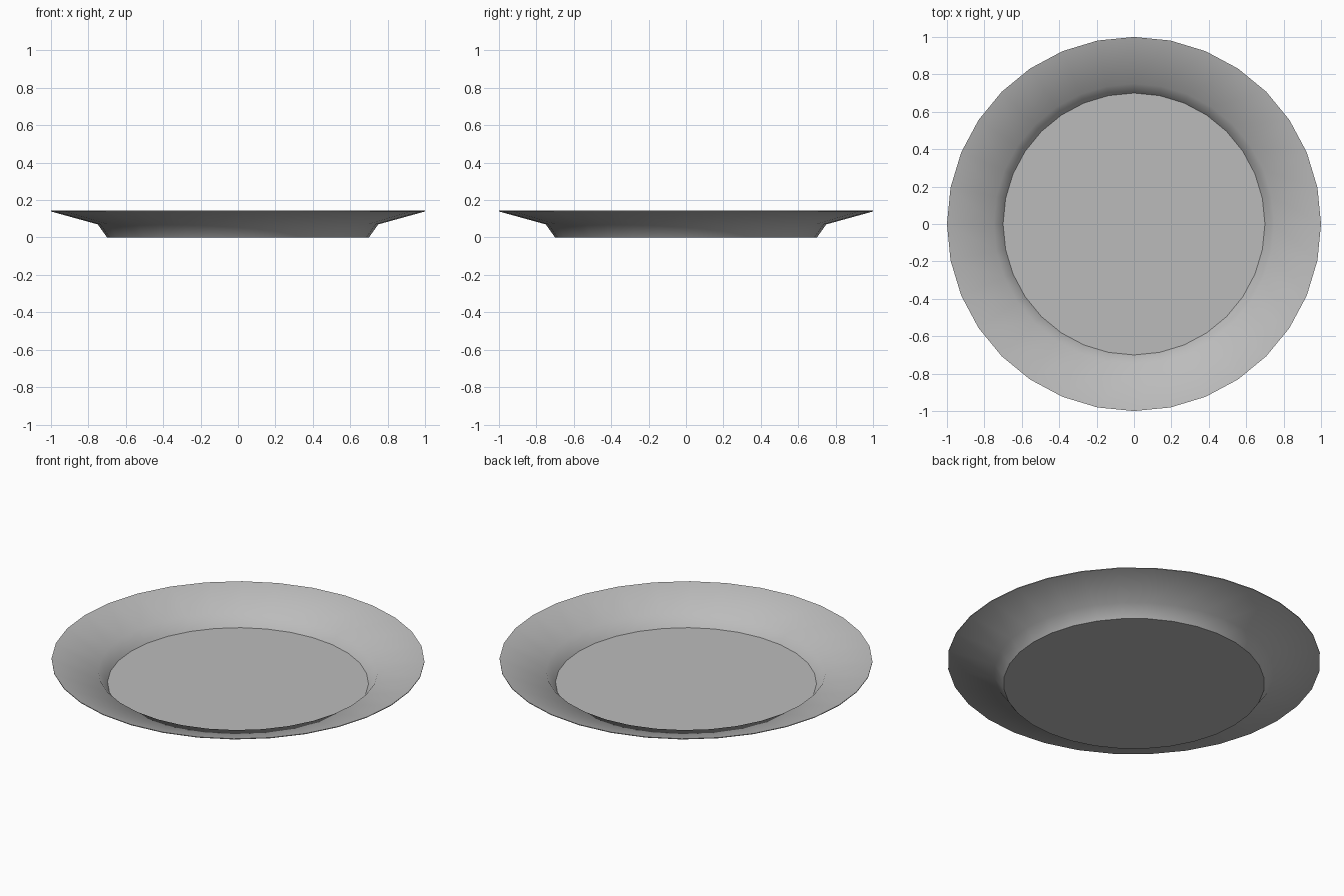
import bpy, bmesh, math

if "Cube" in bpy.data.objects:
    bpy.data.objects.remove(bpy.data.objects["Cube"])

SIDES = 32

# Plate cross-section (radius, height): underside, rim lip, then inside
PROFILE = [(0.70, 0.0), (0.75, 0.07), (1.0, 0.139),
           (1.0, 0.143), (0.75, 0.078), (0.70, 0.008)]

bm = bmesh.new()
rings = []
for r, z in PROFILE:
    rings.append([bm.verts.new((r * math.cos(2 * math.pi * i / SIDES),
                                r * math.sin(2 * math.pi * i / SIDES), z))
                  for i in range(SIDES)])

# Walls and rim
for a, b in zip(rings, rings[1:]):
    for i in range(SIDES):
        j = (i + 1) % SIDES
        bm.faces.new((a[i], a[j], b[j], b[i]))

# Base and inner floor
bm.faces.new(list(reversed(rings[0])))
bm.faces.new(rings[-1])
bmesh.ops.recalc_face_normals(bm, faces=bm.faces[:])

mesh = bpy.data.meshes.new("plate")
bm.to_mesh(mesh)
bm.free()
plate = bpy.data.objects.new("plate", mesh)
bpy.context.collection.objects.link(plate)

# Plain grey glaze
mat = bpy.data.materials.new("light grey")
mat.diffuse_color = (0.5, 0.5, 0.5, 1.0)
mat.use_nodes = True
mat.node_tree.nodes["Principled BSDF"].inputs["Base Color"].default_value = mat.diffuse_color
mesh.materials.append(mat)

# Smooth rim crease, sharp base and lip
bpy.context.view_layer.objects.active = plate
plate.select_set(True)
bpy.ops.object.shade_smooth_by_angle(angle=math.radians(45))
